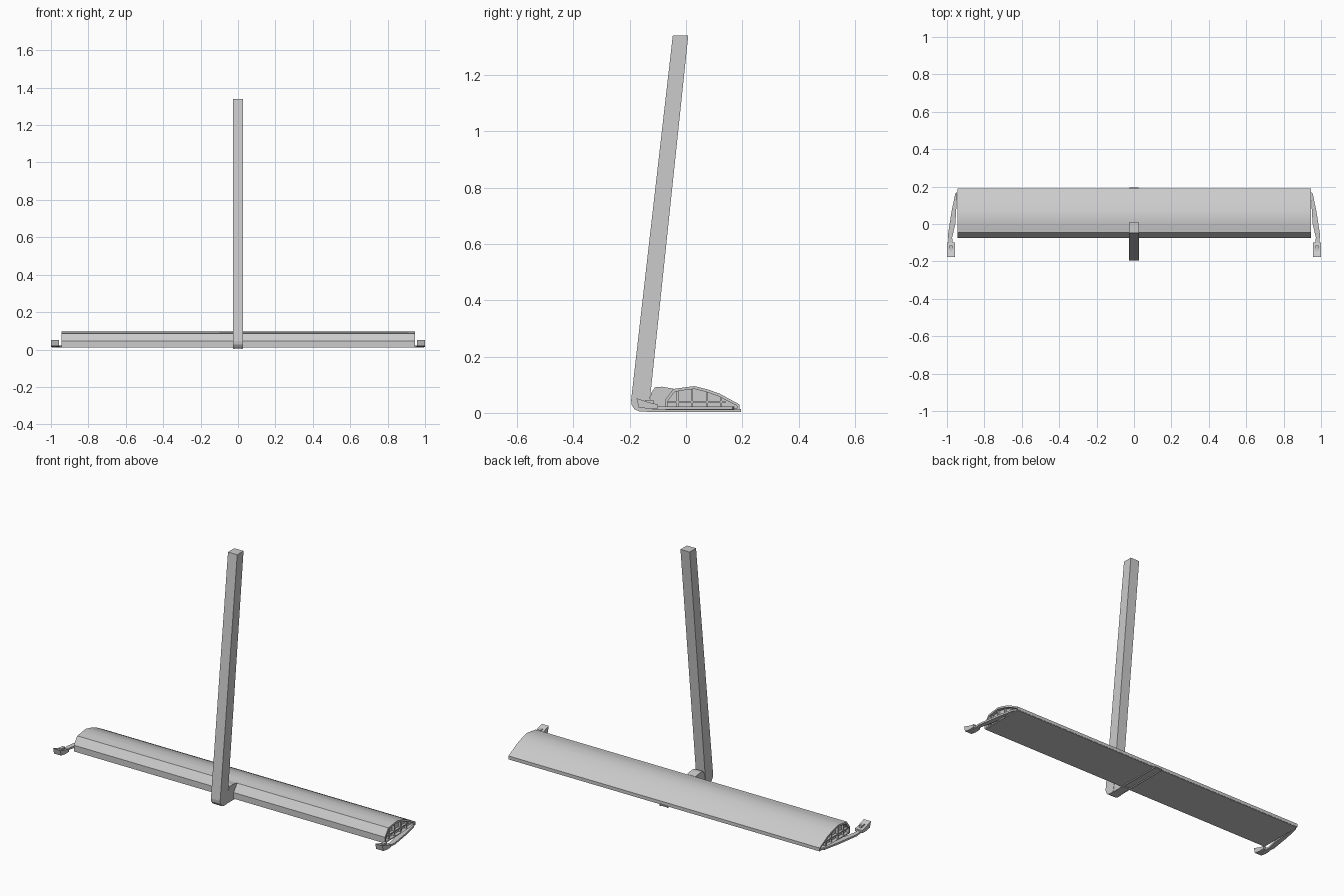
import bpy
import bmesh
from mathutils import Matrix, Vector

if "Cube" in bpy.data.objects:
    bpy.data.objects.remove(bpy.data.objects["Cube"])

gray = bpy.data.materials.new("light_gray")
gray.use_nodes = True
GRAY = (0.6, 0.6, 0.6, 1)
gray.diffuse_color = GRAY
gray.node_tree.nodes["Principled BSDF"].inputs["Base Color"].default_value = GRAY

ALONG_X = Matrix(((0, 0, 1), (1, 0, 0), (0, 1, 0)))
ALONG_Z = Matrix.Identity(3)


def prism(name, profile, low, high, axes=ALONG_X, mirror=False, smooth=False):
    """Extrude a closed profile along x (y, z points) or along z (x, y points)."""
    bm = bmesh.new()
    base = bm.faces.new([bm.verts.new(axes @ Vector((a, b, low))) for a, b in profile])
    grown = bmesh.ops.extrude_face_region(bm, geom=[base])["geom"]
    verts = [g for g in grown if isinstance(g, bmesh.types.BMVert)]
    bmesh.ops.translate(bm, verts=verts, vec=axes @ Vector((0, 0, high - low)))
    bmesh.ops.recalc_face_normals(bm, faces=bm.faces)
    mesh = bpy.data.meshes.new(name)
    bm.to_mesh(mesh)
    bm.free()
    obj = bpy.data.objects.new(name, mesh)
    bpy.context.collection.objects.link(obj)
    mesh.materials.append(gray)
    if mirror:
        mod = obj.modifiers.new("Mirror", "MIRROR")
        mod.use_axis = (True, False, False)
    if smooth:
        bpy.ops.object.select_all(action="DESELECT")
        bpy.context.view_layer.objects.active = obj
        obj.select_set(True)
        bpy.ops.object.shade_smooth_by_angle(angle=0.5)
    return obj


def box(name, y, z, x, mirror=False):
    return prism(name, [(y[0], z[0]), (y[1], z[0]), (y[1], z[1]), (y[0], z[1])],
                 x[0], x[1], mirror=mirror)


# Head shell: thin curved cover, open at both ends
cover = [(-0.075, 0.012), (-0.075, 0.045), (-0.045, 0.085), (-0.01, 0.09), (0.03, 0.095),
         (0.075, 0.084), (0.12, 0.068), (0.19, 0.03), (0.19, 0.012)]
inner = [(0.182, 0.014), (0.18, 0.026), (0.115, 0.059), (0.073, 0.074), (0.03, 0.085),
         (-0.01, 0.08), (-0.04, 0.075), (-0.065, 0.042), (-0.065, 0.014)]
prism("head_cover", cover + inner, -0.945, 0.945, smooth=True)

# Solid core, set back from the open ends
prism("head_core", inner, -0.925, 0.925)
box("base_plate", (-0.073, 0.188), (0.01, 0.016), (-0.943, 0.943))

# Ribs and wheels in the open ends
for y, top in ((-0.03, 0.08), (0.02, 0.084), (0.075, 0.074), (0.125, 0.055)):
    box("end_rib", (y - 0.003, y + 0.003), (0.014, top), (0.92, 0.938), mirror=True)
box("end_rail", (-0.065, 0.14), (0.036, 0.042), (0.92, 0.938), mirror=True)

# Leaning handle with a rounded heel
prism("handle", [(-0.047, 1.34), (0.008, 1.34), (-0.13, 0.03), (-0.135, 0.006), (-0.165, 0.005),
                 (-0.182, 0.012), (-0.193, 0.028), (-0.195, 0.045)], -0.028, 0.028)

# Neck joining handle and head
prism("neck", [(-0.14, 0.006), (-0.06, 0.006), (-0.045, 0.086), (-0.085, 0.093),
               (-0.11, 0.091), (-0.124, 0.07), (-0.13, 0.03)], -0.026, 0.026)
for x in (-0.024, 0.02):
    box("under_strip", (-0.14, 0.195), (0.004, 0.012), (x, x + 0.004))
box("rear_tab", (0.18, 0.196), (0.008, 0.014), (-0.025, 0.025))

# Side arms with small tilted end blocks
prism("side_arm", [(0.945, 0.17), (0.955, 0.165), (0.975, 0.07), (0.995, -0.06), (0.988, -0.12),
                   (0.97, -0.12), (0.972, -0.07), (0.955, 0.0)],
      0.012, 0.022, axes=ALONG_Z, mirror=True)
prism("arm_block", [(-0.176, 0.052), (-0.13, 0.037), (-0.1, 0.03), (-0.1, 0.016),
                    (-0.13, 0.014), (-0.168, 0.02)], 0.957, 1.0, mirror=True)
box("arm_pin", (-0.145, -0.115), (0.03, 0.045), (0.97, 0.986), mirror=True)
